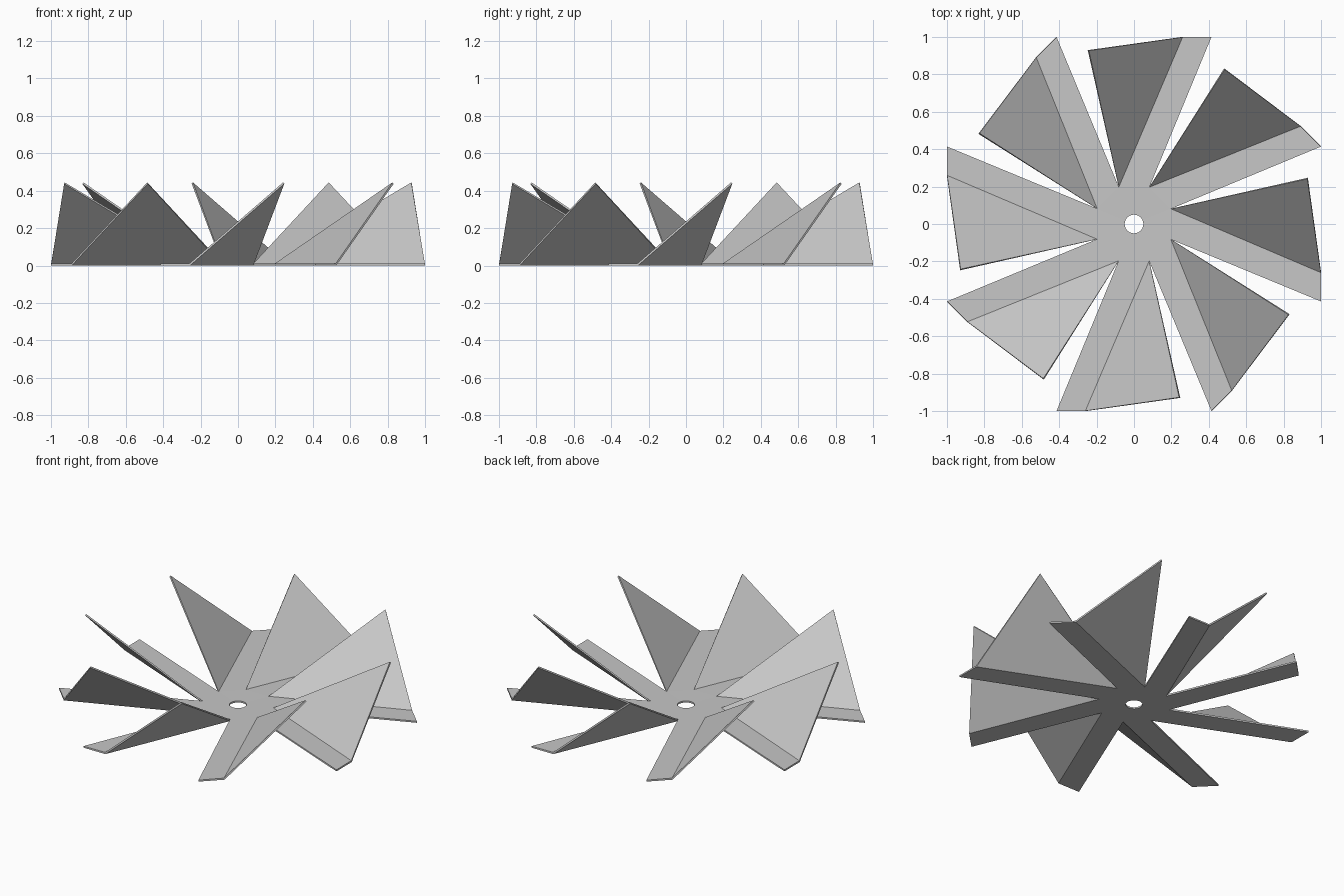
import bpy
import bmesh
from math import cos, sin, tan, radians
from mathutils import Matrix, Vector

cube = bpy.data.objects.get("Cube")
if cube:
    bpy.data.objects.remove(cube, do_unlink=True)

BLADES = 8
STEP = radians(360 / BLADES)
HALF = STEP / 2
HUB = 0.198          # apothem of the octagonal hub
HOLE = 0.05          # radius of the shaft hole
THICK = 0.01
FOLD_ANGLE = radians(45)

# Brushed grey metal
metal = bpy.data.materials.new("grey metal")
metal.use_nodes = True
grey = (0.57, 0.57, 0.57, 1)
metal.diffuse_color = grey
bsdf = metal.node_tree.nodes["Principled BSDF"]
bsdf.inputs["Base Color"].default_value = grey

# Corner points of one flat octagon sector
slope = tan(HALF)
root_low = Vector((HUB, -HUB * slope, 0))
root_high = Vector((HUB, HUB * slope, 0))
corner_low = Vector((1, -slope, 0))
corner_high = Vector((1, slope, 0))
fold_end = Vector((1, -0.257, 0))

# Bend the free corner upward about the fold line
axis = (root_high - fold_end).normalized()
bend = Matrix.Rotation(-FOLD_ANGLE, 3, axis)
tip = fold_end + bend @ (corner_high - fold_end)
if tip.z < 0:
    tip = fold_end + bend.inverted() @ (corner_high - fold_end)

# Hole edge inside one sector
SEGMENTS = 4
angles = [HALF - STEP * i / SEGMENTS for i in range(SEGMENTS + 1)]
arc = [Vector((HOLE * cos(a), HOLE * sin(a), 0)) for a in angles]

sector = [
    [root_low, root_high] + arc,                    # hub
    [root_low, corner_low, fold_end, root_high],    # flat strip
    [root_high, fold_end, tip],                     # raised flap
]

# Repeat the sector around the shaft
bm = bmesh.new()
for k in range(BLADES):
    turn = Matrix.Rotation(STEP * k, 3, 'Z')
    for outline in sector:
        face = bm.faces.new([bm.verts.new(turn @ p) for p in outline])
        face.normal_update()
        if face.normal.z < 0:
            face.normal_flip()
bmesh.ops.remove_doubles(bm, verts=bm.verts[:], dist=0.0005)
mesh = bpy.data.meshes.new("fan_wheel")
bm.to_mesh(mesh)
bm.free()
mesh.materials.append(metal)

fan = bpy.data.objects.new("fan_wheel", mesh)
bpy.context.collection.objects.link(fan)

# Sheet thickness, growing upward from the ground
sheet = fan.modifiers.new("sheet thickness", 'SOLIDIFY')
sheet.thickness = THICK
sheet.offset = 1
sheet.use_even_offset = True
